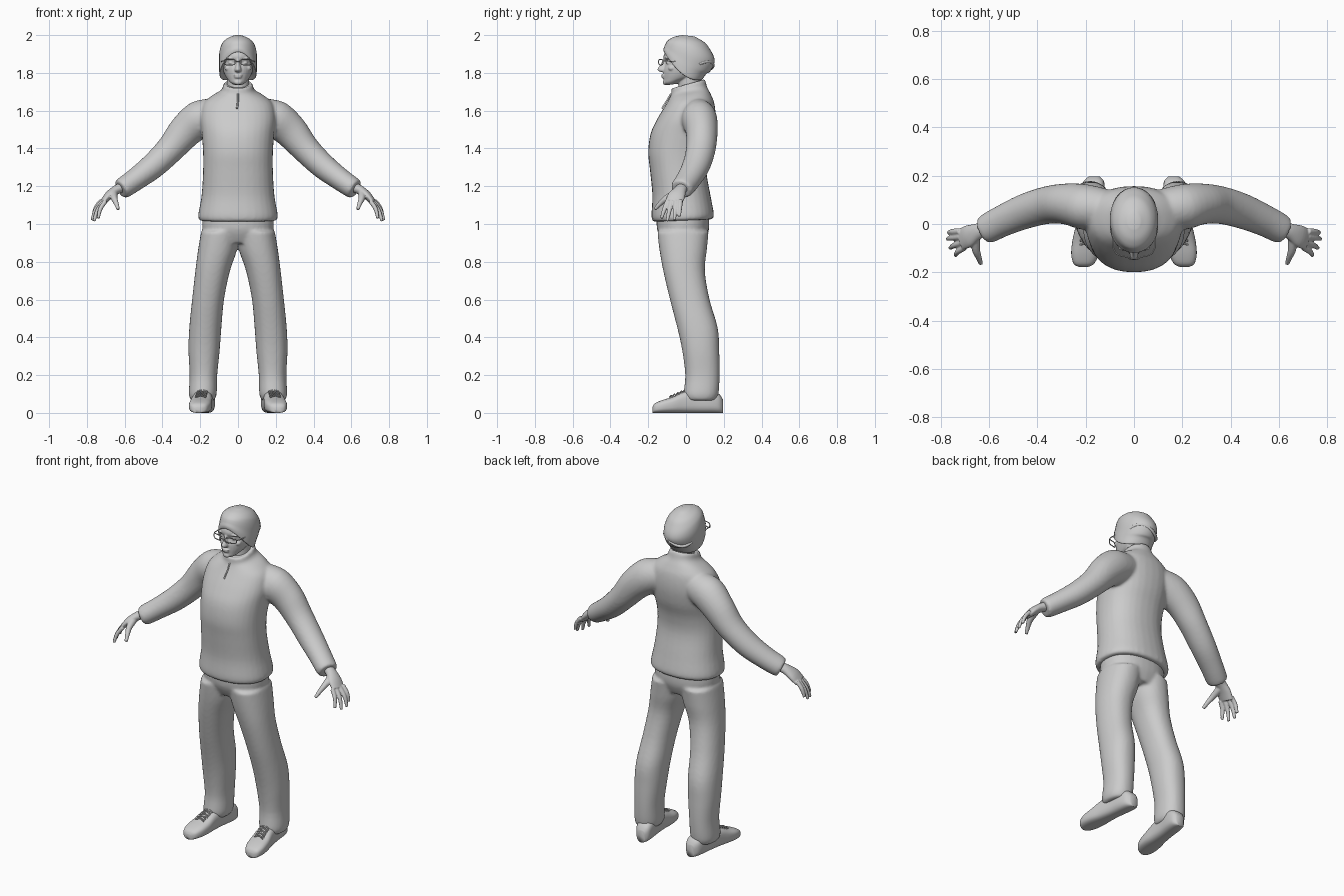
import bpy, bmesh, math
from mathutils import Vector as V

cube = bpy.data.objects.get("Cube")
if cube:
    bpy.data.objects.remove(cube)

grey = bpy.data.materials.new("plain_grey")
grey.use_nodes = True
GREY = (0.6, 0.6, 0.6, 1)
grey.diffuse_color = GREY
grey.node_tree.nodes["Principled BSDF"].inputs["Base Color"].default_value = GREY


def ring(c, u, v, power=1.0, sag=0.0, n=32):
    """Closed (super)ellipse spanned by u and v; sag lowers its sides."""
    pts = []
    for i in range(n):
        a = math.tau * i / n
        ca, sa = math.cos(a), math.sin(a)
        p = c + u * math.copysign(abs(ca) ** power, ca) + v * math.copysign(abs(sa) ** power, sa)
        pts.append(p - V((0, 0, sag * ca * ca)))
    return pts


def spline(p0, p1, p2, p3, t):
    return 0.5 * (2 * p1 + (p2 - p0) * t + (2 * p0 - 5 * p1 + 4 * p2 - p3) * t * t
                  + (3 * p1 - p0 - 3 * p2 + p3) * t ** 3)


def loft(bm, rings, side=1, steps=4):
    """Smooth capped skin through rings; side -1 mirrors it in x."""
    last = len(rings) - 1
    fine = []
    for i in range(last):
        four = [rings[max(0, min(last, i + k))] for k in (-1, 0, 1, 2)]
        for s in range(steps):
            fine.append([spline(*q, s / steps) for q in zip(*four)])
    fine.append(rings[-1])
    loops = [[bm.verts.new((p.x * side, p.y, p.z)) for p in r] for r in fine]
    n = len(loops[0])
    for a, b in zip(loops, loops[1:]):
        for i in range(n):
            j = (i + 1) % n
            bm.faces.new((a[i], a[j], b[j], b[i]))
    bm.faces.new(loops[0])
    bm.faces.new(loops[-1])


def slices(rows, power=1.0):
    """Rows: front y, front z, back y, back z, half width, [sag]."""
    out = []
    for yf, zf, yb, zb, w, *sag in rows:
        f, b = V((0, yf, zf)), V((0, yb, zb))
        out.append(ring((f + b) / 2, V((w, 0, 0)), (b - f) / 2, power, *sag))
    return out


def limb(rows):
    """Rows: x, y, z, width radius, thickness radius along a path."""
    c = [V(r[:3]) for r in rows]
    out = []
    for i, r in enumerate(rows):
        t = (c[min(i + 1, len(c) - 1)] - c[max(i - 1, 0)]).normalized()
        nrm = t.cross(V((0, 1, 0))).normalized()
        out.append(ring(c[i], nrm.cross(t) * r[3], nrm * r[4]))
    return out


def finish(name, bm, voxel=0, smooth=3):
    bmesh.ops.recalc_face_normals(bm, faces=bm.faces)
    for f in bm.faces:
        f.smooth = True
    me = bpy.data.meshes.new(name)
    bm.to_mesh(me)
    bm.free()
    me.materials.append(grey)
    ob = bpy.data.objects.new(name, me)
    bpy.context.collection.objects.link(ob)
    if voxel:
        m = ob.modifiers.new("blend", "REMESH")
        m.mode, m.voxel_size, m.use_smooth_shade = "VOXEL", voxel, True
        m = ob.modifiers.new("soften", "SMOOTH")
        m.factor, m.iterations = 0.5, smooth
    return ob


def ball(bm, c, size):
    geo = bmesh.ops.create_uvsphere(bm, u_segments=16, v_segments=10, radius=1)
    for v in geo["verts"]:
        v.co = V(c) + V(a * b for a, b in zip(v.co, size))


def wire(name, paths, r, cyclic=False):
    """Thin round strands along the given paths."""
    cu = bpy.data.curves.new(name, "CURVE")
    cu.dimensions, cu.bevel_depth, cu.bevel_resolution = "3D", r, 1
    cu.use_fill_caps = True
    for pts in paths:
        sp = cu.splines.new("POLY")
        sp.points.add(len(pts) - 1)
        for q, p in zip(sp.points, pts):
            q.co = (*p, 1)
        sp.use_cyclic_u = cyclic
    tmp = bpy.data.objects.new(name + "_path", cu)
    me = bpy.data.meshes.new_from_object(tmp)
    bpy.data.objects.remove(tmp)
    me.materials.clear()
    me.materials.append(grey)
    bpy.context.collection.objects.link(bpy.data.objects.new(name, me))


# Pullover: body, collar and both sleeves blended together
bm = bmesh.new()
loft(bm, slices([
    (-.172, 1.012, .138, 1.025, .203), (-.183, 1.04, .148, 1.05, .211),
    (-.178, 1.15, .13, 1.15, .193), (-.19, 1.28, .108, 1.28, .185),
    (-.2, 1.38, .118, 1.38, .185), (-.187, 1.48, .145, 1.47, .192),
    (-.15, 1.56, .157, 1.56, .2), (-.108, 1.63, .15, 1.64, .185),
    (-.088, 1.665, .13, 1.69, .14), (-.078, 1.69, .112, 1.725, .088),
    (-.076, 1.72, .1, 1.765, .076), (-.055, 1.718, .08, 1.758, .055)], .88))
for s in (1, -1):
    loft(bm, limb([
        (.1, .06, 1.585, .08, .085), (.2, .07, 1.555, .094, .1), (.28, .083, 1.49, .085, .09),
        (.36, .078, 1.395, .078, .075), (.45, .053, 1.307, .073, .068),
        (.54, .015, 1.238, .066, .06), (.605, -.018, 1.193, .062, .056),
        (.622, -.026, 1.183, .055, .05)]), s)
finish("pullover", bm, .009, 5)

# Trousers: pelvis and two loose legs
bm = bmesh.new()
loft(bm, slices([(-.12, .9, .095, .9, .15), (-.153, .97, .122, .97, .188),
                 (-.155, 1.06, .12, 1.06, .185)], .9))
for s in (1, -1):
    rows = [(.065, .127, .248, .005, .155), (.1, .113, .26, -.012, .172),
            (.2, .11, .256, -.004, .178), (.33, .097, .262, -.02, .176),
            (.45, .088, .258, -.046, .168), (.6, .074, .243, -.085, .125),
            (.75, .043, .226, -.12, .1), (.86, .006, .212, -.14, .11),
            (.96, -.01, .195, -.152, .12)]
    loft(bm, [ring(V(((a + b) / 2, (f + k) / 2, z)), V(((b - a) / 2, 0, 0)),
                   V((0, (k - f) / 2, 0)), .9) for z, a, b, f, k in rows], s)
finish("trousers", bm, .009, 5)

# Head: skull, neck, nose, lips, brows and eyes
bm = bmesh.new()
loft(bm, slices([
    (-.1, 1.735, -.03, 1.745, .028), (-.117, 1.745, .0, 1.765, .045),
    (-.119, 1.765, .05, 1.78, .06), (-.12, 1.79, .08, 1.8, .072),
    (-.119, 1.82, .1, 1.82, .08), (-.109, 1.853, .11, 1.853, .085),
    (-.119, 1.88, .11, 1.88, .086), (-.114, 1.905, .1, 1.91, .084),
    (-.095, 1.945, .09, 1.945, .07)]))
loft(bm, slices([(-.045, 1.66, .085, 1.68, .06), (-.04, 1.73, .08, 1.75, .058),
                 (-.04, 1.78, .08, 1.8, .058)]))
loft(bm, slices([(-.12, 1.874, -.09, 1.874, .009), (-.134, 1.845, -.09, 1.845, .011),
                 (-.152, 1.818, -.09, 1.815, .018), (-.138, 1.806, -.09, 1.803, .015)]))
ball(bm, (0, -.118, 1.788), (.025, .013, .006))
ball(bm, (0, -.117, 1.777), (.021, .013, .006))
ball(bm, (0, -.11, 1.75), (.022, .013, .014))
for s in (1, -1):
    ball(bm, (.036 * s, -.093, 1.853), (.015, .012, .008))
    ball(bm, (.04 * s, -.098, 1.877), (.026, .014, .006))
    ball(bm, (.05 * s, -.075, 1.825), (.022, .02, .016))
finish("head", bm, .004, 3)

# Slouchy knit cap with a brim dipping over the ears
bm = bmesh.new()
loft(bm, slices([
    (-.108, 1.912, .078, 1.768, .09, .045), (-.117, 1.912, .085, 1.764, .098, .045),
    (-.119, 1.928, .108, 1.795, .1, .035), (-.112, 1.945, .128, 1.808, .1, .022),
    (-.107, 1.957, .15, 1.85, .1, .01), (-.1, 1.968, .148, 1.885, .095),
    (-.085, 1.98, .127, 1.925, .085), (-.06, 1.992, .1, 1.96, .063),
    (-.02, 2.0, .045, 1.993, .025)]))
finish("knit_cap", bm)

# Soft folds at the back of the cap
wire("cap_fold", [[(.085 * math.cos(a), .05 + .093 * math.sin(a), 1.84 + .02 * math.sin(2 * a))
                   for a in (math.pi * i / 16 for i in range(1, 16))]], .009)

# Glasses
rims, arms = [], []
for s in (1, -1):
    rims.append([(s * (.045 + .03 * math.copysign(abs(math.cos(a)) ** .5, math.cos(a))),
                  -.133 + .012 * math.cos(a),
                  1.857 + .015 * math.copysign(abs(math.sin(a)) ** .6, math.sin(a)))
                 for a in (math.tau * i / 20 for i in range(20))])
    arms.append([(.075 * s, -.121, 1.862), (.086 * s, -.1, 1.862), (.089 * s, -.02, 1.858)])
wire("glasses_rims", rims, .0028, True)
wire("glasses_arms", arms + [[(-.015, -.144, 1.86), (.015, -.144, 1.86)]], .0028)

# Zip pull at the collar
wire("zip_pull", [[(0, -.08, 1.69), (0, -.1, 1.655), (-.005, -.127, 1.612)]], .005)

for s, side in ((1, "left"), (-1, "right")):
    # Hand: palm, four fingers and thumb
    bm = bmesh.new()
    loft(bm, limb([(.6, -.012, 1.2, .03, .026), (.645, -.03, 1.18, .033, .025),
                   (.685, -.05, 1.15, .046, .022), (.715, -.064, 1.115, .045, .016)]), s)
    for base, tip in (((.722, -.03, 1.125), (.768, -.035, 1.04)),
                      ((.72, -.053, 1.12), (.773, -.062, 1.02)),
                      ((.712, -.077, 1.118), (.762, -.1, 1.015)),
                      ((.702, -.098, 1.12), (.74, -.13, 1.03))):
        b, t = V(base), V(tip)
        mid = (b + t) / 2 + V((.008, 0, .004))
        loft(bm, limb([(*b, .013, .012), (*mid, .012, .011), (*t, .008, .008)]), s)
    loft(bm, limb([(.66, -.05, 1.165, .022, .022), (.655, -.105, 1.135, .017, .017),
                   (.645, -.135, 1.11, .013, .013), (.634, -.165, 1.078, .009, .009)]), s)
    finish(side + "_hand", bm, .004, 3)

    # Shoe: rounded sections from toe to heel, slightly turned out
    def shoe_x(y):
        return .188 - .12 * y
    bm = bmesh.new()
    rows = [(-.178, .018, .03), (-.165, .042, .05), (-.125, .057, .068), (-.07, .059, .085),
            (-.01, .053, .112), (.06, .049, .12), (.13, .05, .12), (.175, .043, .1), (.196, .024, .07)]
    loft(bm, [ring(V((shoe_x(y), y, h / 2)), V((w, 0, 0)), V((0, 0, h / 2)), .68)
              for y, w, h in rows], s)
    finish(side + "_shoe", bm)

    # Laces criss-crossing over the instep
    laces = []
    for i in range(5):
        y, z = -.078 + .018 * i, .086 + .0075 * i
        for d in (1, -1):
            laces.append([(s * (shoe_x(y) + k * .028), y + d * k * .009, z + .006 - .009 * abs(k))
                          for k in (-1, 0, 1)])
    wire(side + "_laces", laces, .0035)
